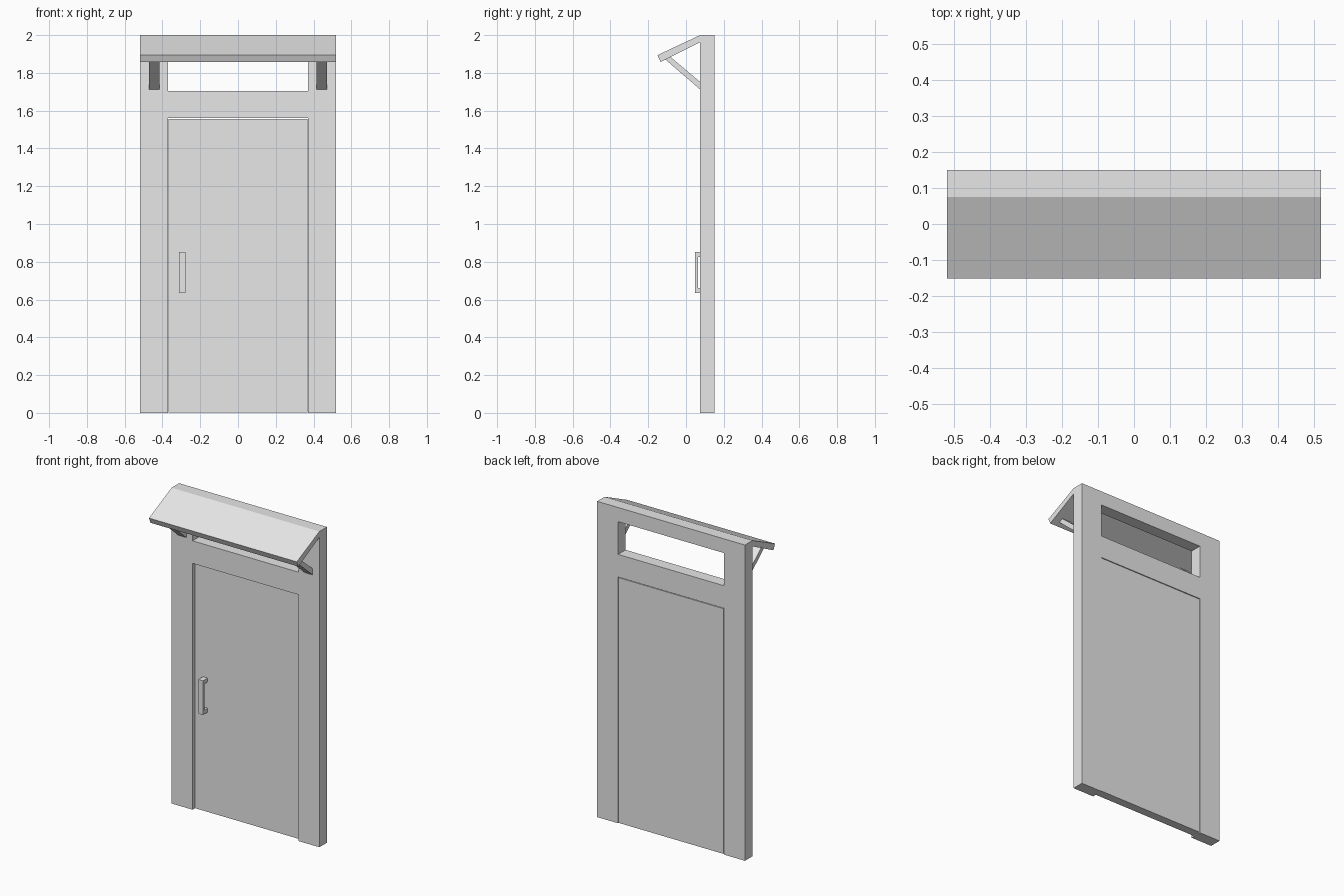
import bpy, bmesh

if "Cube" in bpy.data.objects:
    bpy.data.objects.remove(bpy.data.objects["Cube"])

grey = bpy.data.materials.new("light_grey")
grey.diffuse_color = (0.8, 0.8, 0.8, 1)
grey.use_nodes = True
grey.node_tree.nodes["Principled BSDF"].inputs["Base Color"].default_value = grey.diffuse_color


def prism(name, outline, axis, a, b):
    """Extrude a 2D outline from a to b: axis 'y' takes (x, z), axis 'x' takes (y, z)."""
    bm = bmesh.new()
    place = (lambda p, t: (p[0], t, p[1])) if axis == 'y' else (lambda p, t: (t, p[0], p[1]))
    lo = [bm.verts.new(place(p, a)) for p in outline]
    hi = [bm.verts.new(place(p, b)) for p in outline]
    bm.faces.new(lo)
    bm.faces.new(hi[::-1])
    n = len(outline)
    for i in range(n):
        j = (i + 1) % n
        bm.faces.new((lo[i], hi[i], hi[j], lo[j]))
    bmesh.ops.recalc_face_normals(bm, faces=bm.faces)
    me = bpy.data.meshes.new(name)
    bm.to_mesh(me)
    bm.free()
    me.materials.append(grey)
    ob = bpy.data.objects.new(name, me)
    bpy.context.collection.objects.link(ob)
    return ob


def rect(x0, x1, z0, z1):
    return [(x0, z0), (x1, z0), (x1, z1), (x0, z1)]


FRONT, BACK = 0.075, 0.15
W, IN = 0.518, 0.371          # half widths of the frame and of its openings

# Wall frame: lower doorway is an open notch, transom window is a cut hole
frame = prism("frame", [(-W, 0), (-IN, 0), (-IN, 1.56), (IN, 1.56),
                        (IN, 0), (W, 0), (W, 2), (-W, 2)], 'y', FRONT, BACK)
cutter = prism("transom_cutter", rect(-IN, IN, 1.703, 1.91), 'y', 0, 0.3)
cutter.hide_render = True
cutter.hide_set(True)
cut = frame.modifiers.new("transom", 'BOOLEAN')
cut.operation = 'DIFFERENCE'
cut.solver = 'EXACT'
cut.object = cutter

# Door leaf, recessed from the front with a fine gap around it
prism("door", rect(-IN + 0.004, IN - 0.002, 0.003, 1.556), 'y', FRONT + 0.02, BACK - 0.001)

# Pull handle
prism("handle", [(0.097, 0.635), (0.048, 0.635), (0.048, 0.851), (0.097, 0.851),
                 (0.097, 0.826), (0.064, 0.826), (0.064, 0.66), (0.097, 0.66)],
      'x', -0.312, -0.279)

# Sloping canopy
prism("canopy", [(0.075, 2.0), (-0.151, 1.894), (-0.135, 1.858), (0.075, 1.963)], 'x', -W, W)

# Diagonal canopy brackets
for side, x in (("left", -0.443), ("right", 0.443)):
    prism(side + "_bracket", [(0.075, 1.712), (0.075, 1.752), (-0.083, 1.885), (-0.109, 1.871)],
          'x', x - 0.028, x + 0.028)
